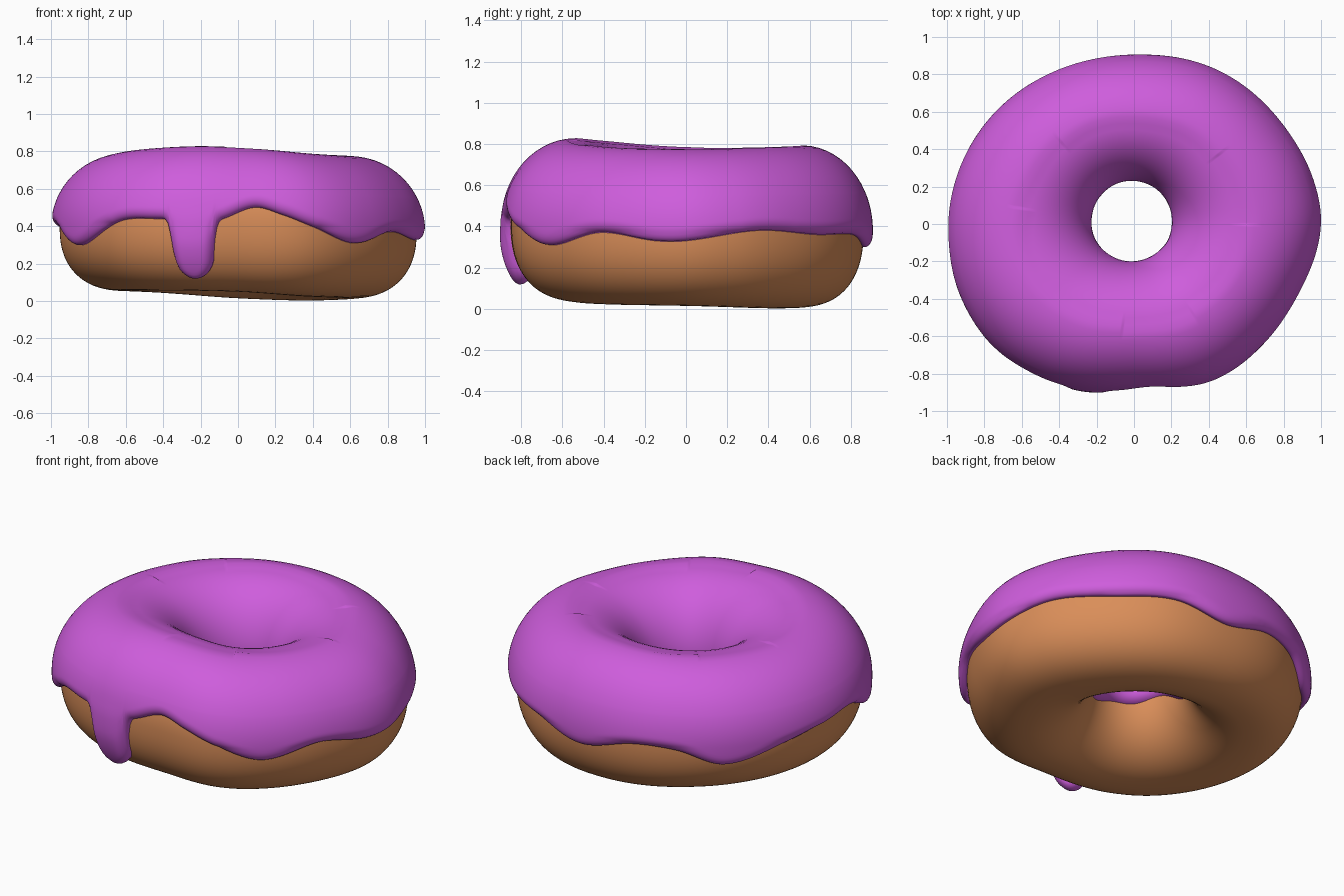
import bpy, bmesh
from math import sin, cos, pi, radians, degrees, sqrt, asin, hypot

if "Cube" in bpy.data.objects:
    bpy.data.objects.remove(bpy.data.objects["Cube"])

T = 0.045          # icing thickness
N = 480            # columns round the ring


def loop_curve(keys):
    """Smooth periodic curve through (degrees, value) keys."""
    n = len(keys)

    def key(i):
        return keys[i % n][0] + 360 * (i // n), keys[i % n][1]

    def slope(i):
        (a, p), (b, q) = key(i - 1), key(i + 1)
        return (q - p) / (b - a)

    def f(deg):
        deg = (deg - keys[0][0]) % 360 + keys[0][0]
        i = max(k for k in range(n) if keys[k][0] <= deg)
        (a, p), (b, q) = key(i), key(i + 1)
        h = b - a
        t = (deg - a) / h
        return ((2*t**3 - 3*t**2 + 1) * p + (t**3 - 2*t**2 + t) * h * slope(i)
                + (3*t**2 - 2*t**3) * q + (t**3 - t**2) * h * slope(i + 1))
    return f


# Shape of the ring: outer radius, top height, bottom height, icing hem
outer = loop_curve([(0, 1.0), (15, .99), (35, .96), (61, .94), (90, .906), (119, .924),
                    (146, .96), (180, .998), (207, 1.005), (224, .995), (239, .965),
                    (270, .895), (296, .94), (320, .945), (338, .96)])
top = loop_curve([(0, .775), (45, .785), (90, .793), (135, .785), (180, .785),
                  (220, .815), (250, .828), (280, .815), (315, .787)])
bottom = loop_curve([(0, .015), (50, .003), (90, .015), (135, .045), (180, .055),
                     (225, .057), (270, .05), (310, .025)])
hem = loop_curve([(0, .33), (22, .38), (44, .36), (65, .36), (85, .30), (106, .37), (122, .36),
                  (138, .28), (160, .36), (176, .40), (190, .41), (209, .30), (229, .43),
                  (241, .44), (262, .43), (276, .50), (286, .46), (296, .40), (313, .31),
                  (333, .37), (351, .33)])


def section(deg):
    th = radians(deg)
    ro = outer(deg) - T
    ri = .25 - .012 * cos(th) + .015 * sin(th)
    zt, zb = top(deg) - T, bottom(deg)
    return (ro + ri) / 2, (ro - ri) / 2, (zt + zb) / 2, (zt - zb) / 2


def power(phi):
    """Fuller curve on the lower outside of the dough."""
    return 2.35 if cos(phi) > 0 and sin(phi) < 0 else 2.0


def point(deg, phi, off=0.0):
    rc, a, zc, b = section(deg)
    e = 2 / power(phi)
    c, s = cos(phi), sin(phi)
    if c < 0:
        off *= .8
    r = rc + (a + off) * (abs(c) ** e if c > 0 else -abs(c) ** e)
    z = zc + (b + off) * (abs(s) ** e if s > 0 else -abs(s) ** e)
    return r * cos(radians(deg)), r * sin(radians(deg)), z


def hem_phi(deg):
    """Angle in the cross-section where the icing ends, with the long drip."""
    z = hem(deg)
    q = abs(deg - 254.3) / 6.8
    tip = .14 + .09 * (1 - sqrt(max(0, 1 - min(q, 1) ** 2)))
    if q <= 1:
        z = tip
    elif q < 1.6:
        z = tip + (z - tip) * (1 - (1 - (q - 1) / .6) ** 4)
    _, _, zc, b = section(deg)
    v = (z - zc) / b
    return asin(v) if v > 0 else -asin(abs(v) ** (2.35 / 2))


def ring_object(name, columns, color):
    """Skin closed cross-sections into a smooth ring."""
    bm = bmesh.new()
    vs = [[bm.verts.new(p) for p in col] for col in columns]
    n, m = len(vs), len(vs[0])
    for i in range(n):
        for j in range(m):
            k, l = (i + 1) % n, (j + 1) % m
            bm.faces.new((vs[i][j], vs[k][j], vs[k][l], vs[i][l]))
    bmesh.ops.recalc_face_normals(bm, faces=bm.faces)
    for f in bm.faces:
        f.smooth = True
    me = bpy.data.meshes.new(name)
    bm.to_mesh(me)
    bm.free()
    mat = bpy.data.materials.new(name)
    mat.diffuse_color = color
    mat.use_nodes = True
    mat.node_tree.nodes["Principled BSDF"].inputs["Base Color"].default_value = mat.diffuse_color
    me.materials.append(mat)
    ob = bpy.data.objects.new(name, me)
    bpy.context.collection.objects.link(ob)


# Dough
ring_object("dough", [[point(i * 2, 2 * pi * j / 72) for j in range(72)] for i in range(180)],
            (.70, .27, .10, 1))

# Icing: outer skin rounded off toward the hem, inner skin just inside the dough
angles = [i * 360 / N for i in range(N)]
edge = [hem_phi(d) for d in angles]
STEP, ARC = 2 * pi / N * .9, .37


def hem_distance(i, phi):
    best = 1.0
    y = phi * ARC
    for k in range(-9, 9):
        ax, ay = k * STEP, edge[(i + k) % N] * ARC
        dx, dy = STEP, edge[(i + k + 1) % N] * ARC - ay
        t = max(0, min(1, (-ax * dx + (y - ay) * dy) / (dx * dx + dy * dy)))
        best = min(best, hypot(ax + t * dx, ay + t * dy - y))
    return best


def lip(d):
    return sqrt(max(0, 1 - (1 - min(d / .055, 1)) ** 2))


columns = []
JOIN = radians(27)
for i, d in enumerate(angles):
    inner_end = radians(189 + 5 * sin(radians(3 * d)) + 3 * sin(radians(5 * d + 40)))
    phis = [edge[i] + (JOIN - edge[i]) * (k / 20) ** 1.3 for k in range(20)]
    phis += [JOIN + (inner_end - JOIN) * k / 26 for k in range(27)]
    q = (d - 254.3) / 9
    col = []
    for phi in phis:
        near = hem_distance(i, phi) if phi < JOIN else 1.0
        drip = .015 * max(0, 1 - q * q) * max(0, min(1, (.2 - phi) / .4))
        col.append(point(d, phi, (T + drip) * lip(min(near, (inner_end - phi) * ARC))))
    col += [point(d, phis[k], -.006) for k in range(46, -1, -4)]
    columns.append(col)
ring_object("icing", columns, (.62, .11, .72, 1))
